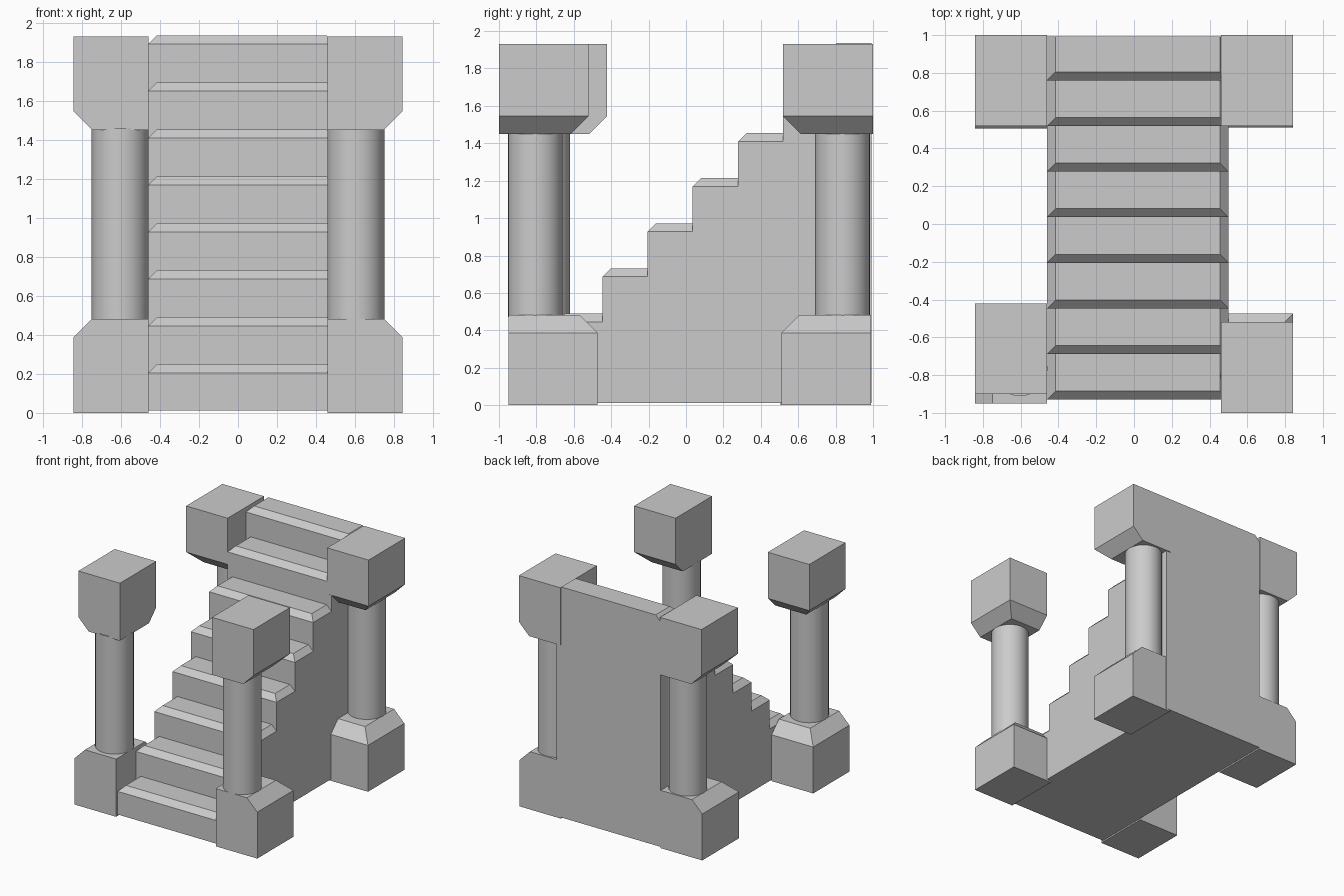
import bpy
import bmesh
from math import radians

default = bpy.data.objects.get("Cube")
if default:
    bpy.data.objects.remove(default, do_unlink=True)

# One plain stone colour
stone = bpy.data.materials.new("stone_grey")
stone.use_nodes = True
colour = (0.6, 0.6, 0.6, 1)
stone.diffuse_color = colour
stone.node_tree.nodes["Principled BSDF"].inputs["Base Color"].default_value = colour


def finish(bm, name):
    """Weld, orient and link a mesh as a named stone part."""
    bmesh.ops.remove_doubles(bm, verts=bm.verts, dist=0.0001)
    bmesh.ops.recalc_face_normals(bm, faces=bm.faces)
    mesh = bpy.data.meshes.new(name)
    bm.to_mesh(mesh)
    bm.free()
    mesh.materials.append(stone)
    obj = bpy.data.objects.new(name, mesh)
    bpy.context.collection.objects.link(obj)
    return obj


def add_face(bm, points):
    bm.faces.new([bm.verts.new(p) for p in points])


def tapered_block(name, inner, outer, flush, free, z_flat, z_shoulder, z_taper, cut):
    """Block whose outer x side and free y side slope inwards at one end."""
    sx = 1 if outer > inner else -1
    sy = 1 if free > flush else -1
    bm = bmesh.new()
    rings = []
    for z, c in ((z_flat, 0), (z_shoulder, 0), (z_taper, cut)):
        xo, yf = outer - sx * c, free - sy * c
        rings.append([(inner, flush, z), (xo, flush, z), (xo, yf, z), (inner, yf, z)])
    add_face(bm, rings[0])
    add_face(bm, rings[-1])
    for low, high in zip(rings, rings[1:]):
        for i in range(4):
            j = (i + 1) % 4
            add_face(bm, (low[i], low[j], high[j], high[i]))
    return finish(bm, name)


def column(name, x, y, radius, z0, z1):
    bpy.ops.mesh.primitive_cylinder_add(
        vertices=32, radius=radius, depth=z1 - z0, location=(x, y, (z0 + z1) / 2))
    obj = bpy.context.object
    obj.name = name
    obj.data.materials.append(stone)
    bpy.ops.object.shade_smooth_by_angle(angle=radians(30))


# Staircase: solid flight with chamfered front and side nosings
STEPS, RUN, RISE, CUT = 8, 0.2415, 0.2408, 0.045
X0, X1, FRONT, BACK, FLOOR = -0.46, 0.5, -0.93, 0.993, 0.012
bm = bmesh.new()
for k in range(STEPS):
    y0 = FRONT + RUN * k
    y1 = BACK if k == STEPS - 1 else y0 + RUN
    top = 0.25 + RISE * k
    edge = top - CUT
    a, b, yc = X0 + CUT, X1 - CUT, y0 + CUT
    # riser, following the chamfered outline of the tread below
    if k == 0:
        foot = [(X0, y0, FLOOR), (X1, y0, FLOOR)]
    else:
        foot = [(X0, y0, edge - RISE), (a, y0, top - RISE),
                (b, y0, top - RISE), (X1, y0, edge - RISE)]
    add_face(bm, foot + [(X1, y0, edge), (X0, y0, edge)])
    # nosing and tread
    add_face(bm, [(X0, y0, edge), (X1, y0, edge), (b, yc, top), (a, yc, top)])
    add_face(bm, [(a, yc, top), (b, yc, top), (b, y1, top), (a, y1, top)])
    # side chamfers and side walls
    for x, xi in ((X0, a), (X1, b)):
        add_face(bm, [(x, y0, edge), (xi, yc, top), (xi, y1, top), (x, y1, edge)])
        add_face(bm, [(x, y0, FLOOR), (x, y1, FLOOR), (x, y1, edge), (x, y0, edge)])
    # underside
    add_face(bm, [(X0, y0, FLOOR), (X1, y0, FLOOR), (X1, y1, FLOOR), (X0, y1, FLOOR)])
# back wall
add_face(bm, [(X0, BACK, FLOOR), (X1, BACK, FLOOR), (X1, BACK, edge),
              (b, BACK, top), (a, BACK, top), (X0, BACK, edge)])
finish(bm, "staircase")

# Corner pillars: side, base flush/free y, cap flush/free y, column centre y
pillars = {
    "front_left": (1, -0.95, -0.473, -1.0, -0.52, -0.805),
    "front_right": (-1, -0.95, -0.473, -0.9, -0.422, -0.765),
    "back_left": (1, 0.99, 0.51, 1.0, 0.518, 0.837),
    "back_right": (-1, 0.99, 0.505, 1.0, 0.52, 0.837),
}
for corner, (s, base_flush, base_free, cap_flush, cap_free, col_y) in pillars.items():
    inner, outer = s * 0.46, s * 0.843
    tapered_block(corner + "_base", inner, outer, base_flush, base_free,
                  0, 0.387, 0.482, 0.095)
    tapered_block(corner + "_cap", inner, outer, cap_flush, cap_free,
                  1.93, 1.545, 1.45, 0.095)
    column(corner + "_column", s * 0.604, col_y, 0.146, 0.47, 1.46)
